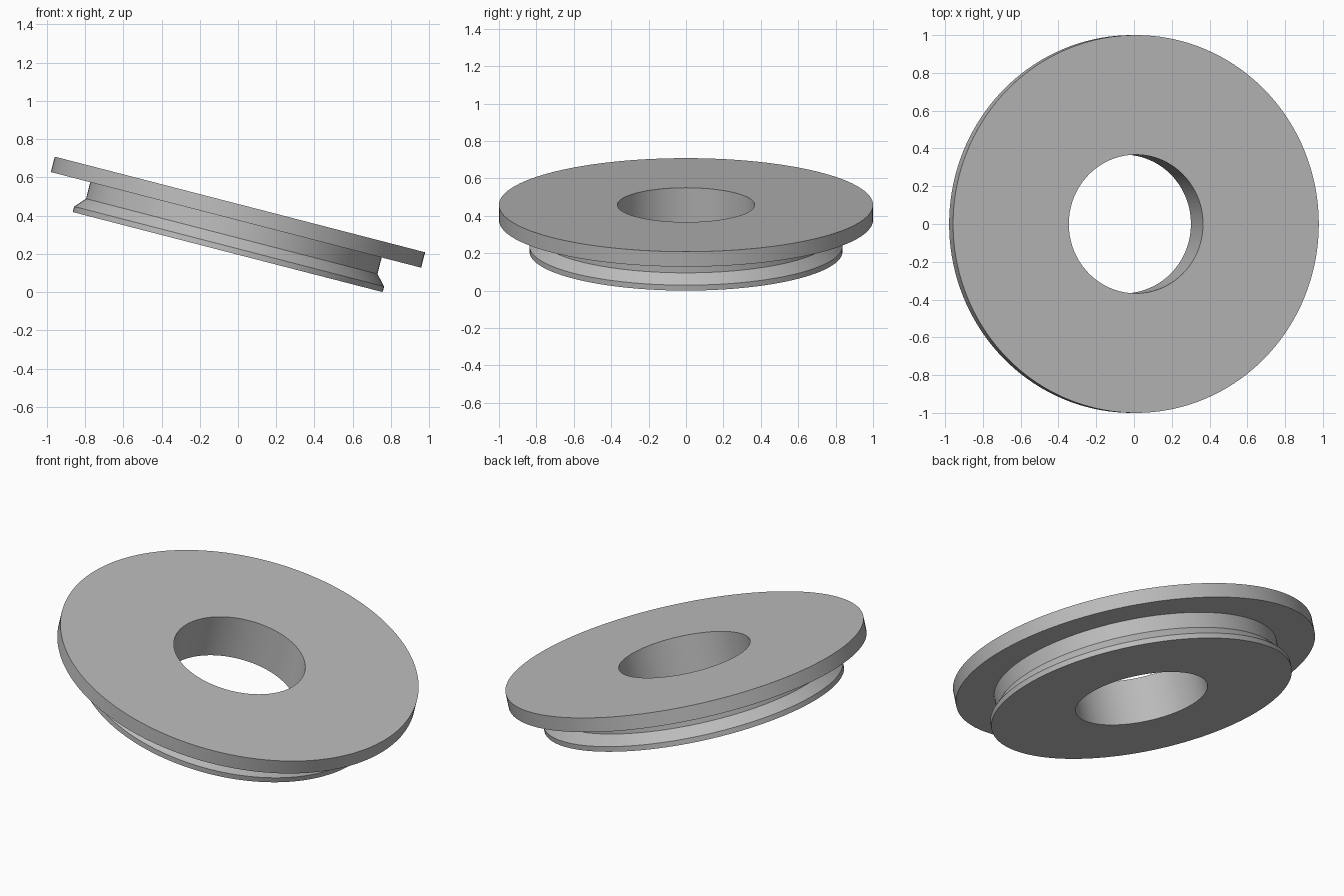
import bpy, bmesh, math
from mathutils import Matrix, Vector

cube = bpy.data.objects.get("Cube")
if cube:
    bpy.data.objects.remove(cube, do_unlink=True)

# Plain grey finish
grey = bpy.data.materials.new("plain grey")
grey.use_nodes = True
colour = (0.5, 0.5, 0.5, 1)
grey.diffuse_color = colour
grey.node_tree.nodes["Principled BSDF"].inputs["Base Color"].default_value = colour


def lathe(name, profile, steps):
    """Revolve a closed (radius, height) profile around z."""
    bm = bmesh.new()
    verts = [bm.verts.new((r, 0, z)) for r, z in profile]
    edges = [bm.edges.new((a, b)) for a, b in zip(verts, verts[1:] + verts[:1])]
    bmesh.ops.spin(bm, geom=verts + edges, cent=(0, 0, 0), axis=(0, 0, 1),
                   angle=math.tau, steps=steps)
    bmesh.ops.remove_doubles(bm, verts=bm.verts, dist=1e-4)
    bmesh.ops.recalc_face_normals(bm, faces=bm.faces)
    mesh = bpy.data.meshes.new(name)
    bm.to_mesh(mesh)
    bm.free()
    mesh.materials.append(grey)
    obj = bpy.data.objects.new(name, mesh)
    bpy.context.collection.objects.link(obj)
    return obj


# Washer section: bore, wide upper flange, neck, flared lower lip
bore, flange, neck, lip = 0.367, 1.0, 0.787, 0.837
height, flange_base = 0.257, 0.174
washer = lathe("grooved_washer", [
    (bore, 0), (lip, 0), (lip, 0.03), (neck, 0.085),
    (neck, flange_base), (flange, flange_base), (flange, height), (bore, height),
], 144)

# Tilt about y so the left side dips, resting the lip on the floor
tilt = math.asin(0.25)
base = Vector((-0.054, 0, lip * math.sin(tilt)))
washer.data.transform(Matrix.Translation(base) @ Matrix.Rotation(tilt, 4, "Y"))

# Smooth round walls with crisp rims
bpy.ops.object.select_all(action="DESELECT")
washer.select_set(True)
bpy.context.view_layer.objects.active = washer
bpy.ops.object.shade_smooth_by_angle(angle=math.radians(25))
